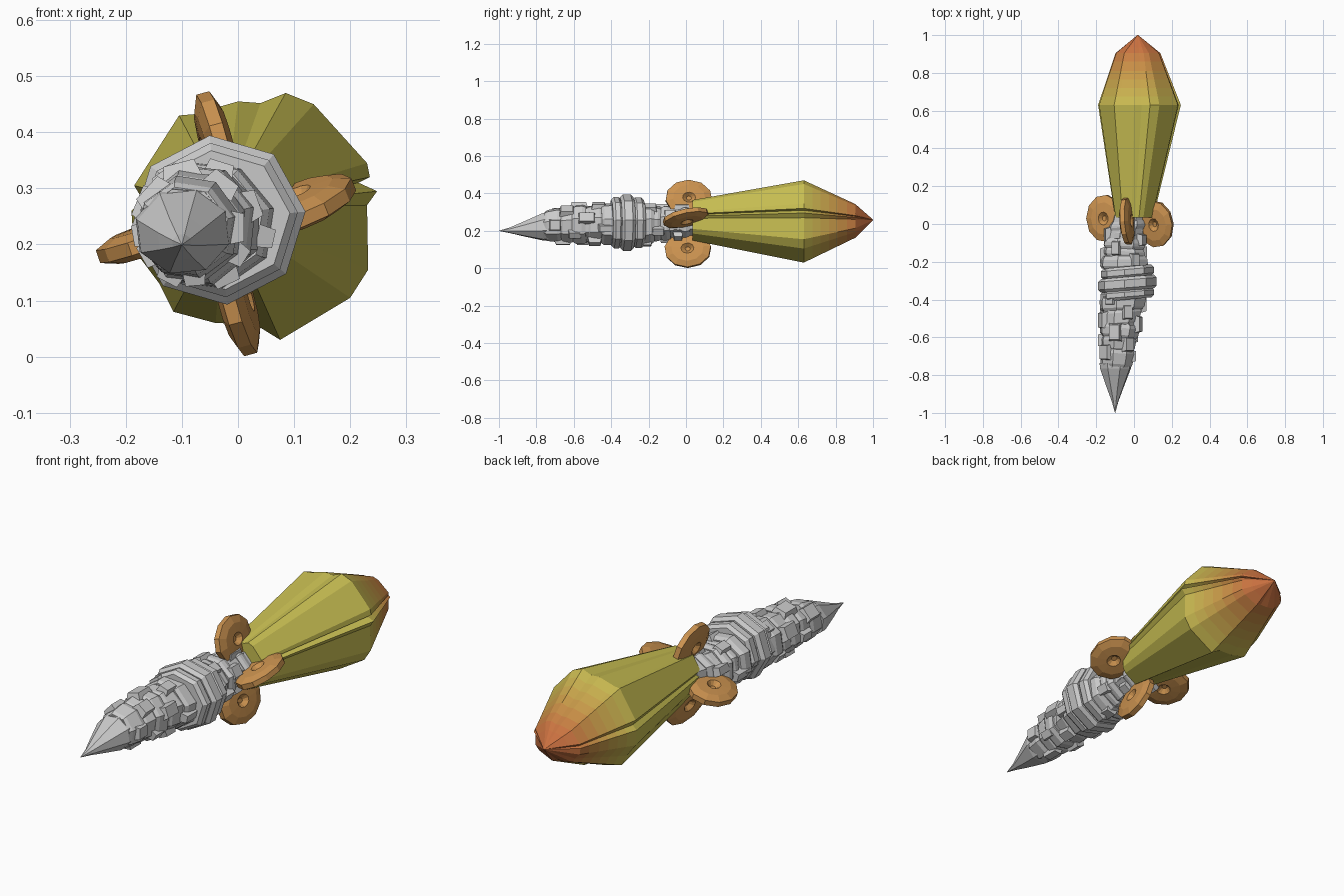
import bpy, bmesh, math, random
from mathutils import Matrix, Vector

if "Cube" in bpy.data.objects:
    bpy.data.objects.remove(bpy.data.objects["Cube"])

random.seed(4)


def material(name, rgb):
    m = bpy.data.materials.new(name)
    m.diffuse_color = (*rgb, 1)
    m.use_nodes = True
    m.node_tree.nodes["Principled BSDF"].inputs["Base Color"].default_value = m.diffuse_color
    return m


def finish(name, bm, mats=()):
    bmesh.ops.recalc_face_normals(bm, faces=bm.faces[:])
    me = bpy.data.meshes.new(name)
    bm.to_mesh(me)
    bm.free()
    for m in mats:
        me.materials.append(m)
    ob = bpy.data.objects.new(name, me)
    bpy.context.collection.objects.link(ob)
    return ob


def loft(name, rings, mats=()):
    """Skin closed rings of equal length; band i takes material i."""
    bm = bmesh.new()
    vs = [[bm.verts.new(p) for p in r] for r in rings]
    n = len(rings[0])
    for i in range(len(vs) - 1):
        for k in range(n):
            f = bm.faces.new((vs[i][k], vs[i][(k + 1) % n], vs[i + 1][(k + 1) % n], vs[i + 1][k]))
            f.material_index = i if mats else 0
    bm.faces.new(vs[0])
    bm.faces.new(vs[-1]).material_index = max(len(mats) - 1, 0)
    return finish(name, bm, mats)


# x0, x1, z0, z1 bounds of the body at some stations along y
BODY = [(-0.76, -.18, -.01, .145, .31), (-0.60, -.18, .02, .13, .34),
        (-0.42, -.18, .06, .125, .345), (-0.24, -.18, .075, .12, .345),
        (-0.12, -.165, .06, .145, .335), (0.06, -.115, .065, .16, .335)]


def bounds(y):
    for a, b in zip(BODY, BODY[1:]):
        if y <= b[0]:
            t = (y - a[0]) / (b[0] - a[0])
            return [p + (q - p) * t for p, q in zip(a[1:], b[1:])]
    return BODY[-1][1:]


def oval(y, x0, x1, z0, z1, s=1.0, sides=8, rot=0.3, tilt=0.0):
    cx, cz, rx, rz = (x0 + x1) / 2, (z0 + z1) / 2, (x1 - x0) / 2, (z1 - z0) / 2
    pts = []
    for k in range(sides):
        a = rot + math.tau * k / sides
        pts.append((cx + rx * s * math.cos(a), y + tilt * math.cos(a), cz + rz * s * math.sin(a)))
    return pts


# pointed front spike
loft("spike_tip", [oval(y, -.1 - r - o, -.1 + r - o, z - r * .9, z + r * .9, rot=.5)
                   for y, r, z, o in ((-1, .001, .2, 0), (-.94, .018, .203, 0), (-.87, .045, .21, 0),
                                      (-.765, .085, .222, -.002), (-.735, .088, .225, -.002))])

# inner core that the segments sit on
loft("shaft_core", [oval(b[0], *b[1:], s=.9) for b in BODY])

# stacked body segments with chamfered rims, slightly uneven
cuts = [-.755, -.67, -.60, -.535, -.455, -.385]
cuts_back = [-.235, -.175, -.13, -.085, -.03, .01]
for group in (cuts, cuts_back):
    for i, (a, b) in enumerate(zip(group, group[1:])):
        s = (1.0, .97, 1.03, .96, 1.04)[i] if group is cuts else (1.05, .96, 1.04, .9, 1.02)[i]
        tl, r = random.uniform(-.012, .012), .3 + random.uniform(-.08, .08)
        loft("shaft_segment", [oval(y, *bounds(y), s=s * f, rot=r, tilt=tl) for y, f in
                               ((a, .92), (a + .014, 1), (b - .014, 1.01), (b + .006, .93))])

# wide octagonal collar made of three bands
COLLAR = (-.188, .118, .095, .392)
for y0, y1, s in ((-.40, -.345, .93), (-.352, -.28, 1.02), (-.285, -.225, .92)):
    loft("collar_band", [oval(y, *COLLAR, s=s * f, rot=.1, tilt=.012) for y, f in
                         ((y0, .9), (y0 + .015, 1), (y1 - .015, 1), (y1, .9))])

# small armour plates scattered round the shaft
for i in range(34):
    y = -.70 + .70 * i / 33
    if -.39 < y < -.23:
        continue
    x0, x1, z0, z1 = bounds(y)
    a = i * 2.4
    bm = bmesh.new()
    bmesh.ops.create_cube(bm, size=1)
    for v in bm.verts:
        if v.co.x > 0:
            v.co.y *= .8
            v.co.z *= .8
    size = Matrix.Diagonal((.03, random.uniform(.05, .1), random.uniform(.04, .075), 1))
    pos = Matrix.Translation(((x0 + x1) / 2 + (x1 - x0) / 2 * .94 * math.cos(a), y,
                              (z0 + z1) / 2 + (z1 - z0) / 2 * .94 * math.sin(a)))
    bmesh.ops.transform(bm, matrix=pos @ Matrix.Rotation(-a, 4, 'Y') @ size, verts=bm.verts[:])
    finish("armour_plate", bm)

# four lens-shaped discs round the neck
bronze = material("bronze", (.60, .29, .08))
PROFILE = [(.012, .008), (.03, .026), (.075, .024), (.108, .012)]
for ang, y, twist in ((97, .015, 4), (14, .0, 12), (191, .03, -3), (277, .01, 6)):
    prof = [(r, -h) for r, h in PROFILE] + [(r, h) for r, h in reversed(PROFILE)]
    rings = [[(r * .93 * math.cos(k * math.tau / 11), r * 1.16 * math.sin(k * math.tau / 11), h)
              for k in range(11)] for r, h in prof]
    disc = loft("neck_disc", rings, ())
    disc.data.materials.append(bronze)
    a = math.radians(ang)
    disc.matrix_world = (Matrix.Translation((-.02 + .137 * math.cos(a), y, .237 + .137 * math.sin(a)))
                         @ Matrix.Rotation(-a, 4, 'Y') @ Matrix.Rotation(math.radians(twist), 4, 'X')
                         @ Matrix.Rotation(math.radians(-8), 4, 'Y'))

# flame: fluted outline scaled along y, shading from yellow to red
OUTLINE = [(.085, .47), (.135, .45), (.23, .345), (.235, .32), (.215, .31), (.248, .295),
           (.23, .27), (.232, .155), (.2, .105), (.075, .03), (.03, .058), (-.04, .06),
           (-.115, .08), (-.14, .13), (-.185, .19), (-.19, .26), (-.17, .28), (-.185, .305),
           (-.105, .43), (-.08, .432), (0, .455), (.04, .452)]
KEYS = [(.035, .46, .49, -.0, .257), (.63, 1, 1, .027, .25), (.905, .54, .41, .02, .253), (1, .01, .01, .02, .258)]


def flame_ring(y):
    for a, b in zip(KEYS, KEYS[1:]):
        if y <= b[0]:
            t = (y - a[0]) / (b[0] - a[0])
            sx, sz, cx, cz = [p + (q - p) * t for p, q in zip(a[1:], b[1:])]
            return [(cx + (x - .027) * sx, y, cz + (z - .25) * sz) for x, z in OUTLINE]


ys = [.035, .63, .675, .72, .765, .81, .86, .905, .935, .965, 1]
yellow, red = Vector((.58, .52, .085)), Vector((.58, .16, .05))
mats = []
for a, b in zip(ys, ys[1:]):
    t = min(1, max(0, ((a + b) / 2 - .62) / .31)) if a >= .63 else 0
    mats.append(material("flame_shade", yellow.lerp(red, t)))
loft("flame", [flame_ring(y) for y in ys], mats)
